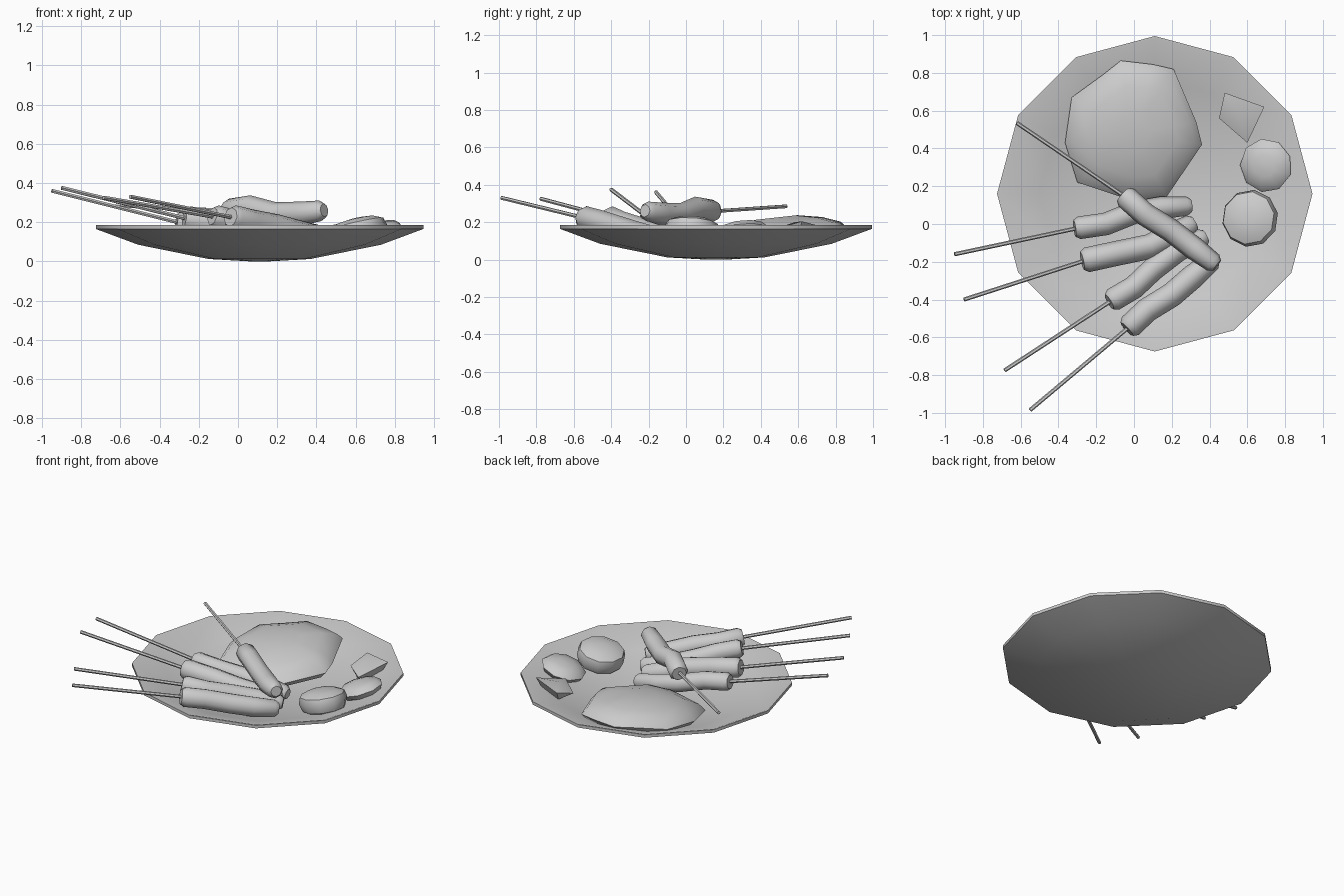
import bpy
import bmesh
from math import cos, sin, pi, radians
from mathutils import Vector, Matrix

cube = bpy.data.objects.get("Cube")
if cube:
    bpy.data.objects.remove(cube, do_unlink=True)

# One plain grey for everything
grey = bpy.data.materials.new("plain_grey")
grey.use_nodes = True
colour = (0.6, 0.6, 0.6, 1)
grey.diffuse_color = colour
grey.node_tree.nodes["Principled BSDF"].inputs["Base Color"].default_value = colour


def finish(name, bm, angle=40):
    """Turn a bmesh into a named, shaded object."""
    bmesh.ops.recalc_face_normals(bm, faces=bm.faces)
    mesh = bpy.data.meshes.new(name)
    bm.to_mesh(mesh)
    bm.free()
    mesh.materials.append(grey)
    obj = bpy.data.objects.new(name, mesh)
    bpy.context.collection.objects.link(obj)
    bpy.ops.object.select_all(action='DESELECT')
    obj.select_set(True)
    bpy.context.view_layer.objects.active = obj
    bpy.ops.object.shade_smooth_by_angle(angle=radians(angle))
    return obj


def bridge(bm, rings):
    """Join neighbouring rings of vertices with quads."""
    for a, b in zip(rings, rings[1:]):
        n = len(a)
        for i in range(n):
            j = (i + 1) % n
            bm.faces.new((a[i], a[j], b[j], b[i]))


def lathe(name, profile, sides, matrix, angle=40, wobble=0):
    """Spin (radius, z) points round z, closing both ends with a face."""
    bm = bmesh.new()
    rings = []
    for r, z in profile:
        ring = []
        for i in range(sides):
            t = 2 * pi * i / sides
            k = r * (1 + wobble * sin(3 * t + 1))
            ring.append(bm.verts.new(matrix @ Vector((k * cos(t), k * sin(t), z))))
        rings.append(ring)
    bridge(bm, rings)
    bm.faces.new(rings[0])
    bm.faces.new(rings[-1])
    return finish(name, bm, angle)


def tube(name, points, radii, sides):
    """Sweep a regular polygon along a path."""
    bm = bmesh.new()
    pts = [Vector(p) for p in points]
    rings = []
    for i, p in enumerate(pts):
        along = (pts[min(i + 1, len(pts) - 1)] - pts[max(i - 1, 0)]).normalized()
        side = along.cross(Vector((0, 0, 1))).normalized()
        up = side.cross(along)
        rings.append([bm.verts.new(p + radii[i] * (side * cos(t) + up * sin(t)))
                      for t in (2 * pi * k / sides for k in range(sides))])
    bridge(bm, rings)
    bm.faces.new(rings[0])
    bm.faces.new(rings[-1])
    return finish(name, bm, 50)


def skewer(label, tip, path, radius):
    """A sausage with blunt tapered ends on a thin stick."""
    pts = [Vector(p) for p in path]
    start = pts[0] - (pts[1] - pts[0]).normalized() * 0.025
    end = pts[-1] + (pts[-1] - pts[-2]).normalized() * 0.025
    body = [radius] * len(pts)
    body[-1] = radius * 0.85
    tube("sausage_" + label, [start] + pts + [end],
         [radius * 0.75] + body + [radius * 0.55], 8)
    tube("stick_" + label, [tip, pts[0]], [0.011, 0.011], 6)


def tilted(x, y, z, degrees, spin=0):
    """Place a part and lean it towards the middle of the plate."""
    inward = Vector((0.11 - x, 0.16 - y, 0)).normalized()
    axis = Vector((0, 0, 1)).cross(inward)
    return (Matrix.Translation((x, y, z)) @ Matrix.Rotation(radians(degrees), 4, axis)
            @ Matrix.Rotation(radians(spin), 4, 'Z'))


# Shallow twelve-sided plate
lathe("plate", [(0.05, 0), (0.26, 0.012), (0.62, 0.085), (0.835, 0.165), (0.835, 0.185),
                (0.825, 0.185), (0.61, 0.108), (0.26, 0.035), (0.05, 0.025)],
      12, Matrix.Translation((0.11, 0.16, 0)), 35)

# Rounded mound leaning against the back of the plate
outline = [(0.36, 0.42), (0.33, 0.54), (0.21, 0.82), (0.1, 0.845), (-0.07, 0.865),
           (-0.165, 0.79), (-0.33, 0.67), (-0.365, 0.43), (-0.3, 0.22),
           (0, 0.12), (0.17, 0.14)]
bm = bmesh.new()
middle = Vector((0, 0.48))
rings = []
for scale, height in ((0.9, -0.04), (1, 0), (0.9, 0.04), (0.65, 0.075), (0.3, 0.1)):
    ring = []
    for p in outline:
        q = middle + (Vector(p) - middle) * scale
        ring.append(bm.verts.new((q.x, q.y, 0.125 + height + 0.11 * (q.y - middle.y))))
    rings.append(ring)
bridge(bm, rings)
bm.faces.new(rings[0])
bm.faces.new(rings[-1])
finish("mound", bm, 45)

# Two round slices leaning on the right side of the plate
lathe("large_slice", [(0.09, -0.075), (0.135, -0.05), (0.152, 0.0), (0.14, 0.04),
                      (0.095, 0.06), (0.03, 0.067)], 10, tilted(0.615, 0.03, 0.155, 13, 10))
lathe("small_slice", [(0.08, -0.045), (0.125, -0.025), (0.143, 0.005), (0.115, 0.032),
                      (0.06, 0.045), (0.02, 0.05)], 9, tilted(0.7, 0.31, 0.148, 17, 20))

# Four-cornered wedge
bm = bmesh.new()
for p in ((0.48, 0.695, 0.185), (0.69, 0.62, 0.205), (0.6, 0.43, 0.15), (0.45, 0.56, 0.14),
          (0.55, 0.58, 0.2), (0.5, 0.65, 0.12), (0.65, 0.6, 0.13), (0.58, 0.48, 0.09)):
    bm.verts.new(p)
bmesh.ops.convex_hull(bm, input=bm.verts)
finish("wedge", bm, 30)

# Four skewers side by side, and one lying across them
skewer("back", (-0.95, -0.16, 0.36),
       [(-0.29, -0.02, 0.195), (-0.15, 0, 0.175), (0, 0.06, 0.14),
        (0.14, 0.085, 0.11), (0.28, 0.095, 0.09)], 0.06)
skewer("middle", (-0.9, -0.4, 0.375),
       [(-0.25, -0.19, 0.215), (-0.09, -0.155, 0.19), (0.08, -0.12, 0.155),
        (0.2, -0.06, 0.12), (0.3, -0.005, 0.1)], 0.066)
skewer("near", (-0.685, -0.775, 0.325),
       [(-0.11, -0.4, 0.225), (0, -0.335, 0.195), (0.1, -0.24, 0.165),
        (0.23, -0.14, 0.13), (0.36, -0.075, 0.11)], 0.062)
skewer("front", (-0.55, -0.985, 0.33),
       [(-0.02, -0.54, 0.222), (0.07, -0.455, 0.2), (0.2, -0.375, 0.175),
        (0.31, -0.28, 0.145), (0.41, -0.195, 0.13)], 0.065)
skewer("top", (-0.62, 0.535, 0.285),
       [(-0.04, 0.14, 0.258), (0.06, 0.05, 0.275), (0.19, -0.03, 0.24),
        (0.32, -0.13, 0.243), (0.42, -0.205, 0.258)], 0.062)
